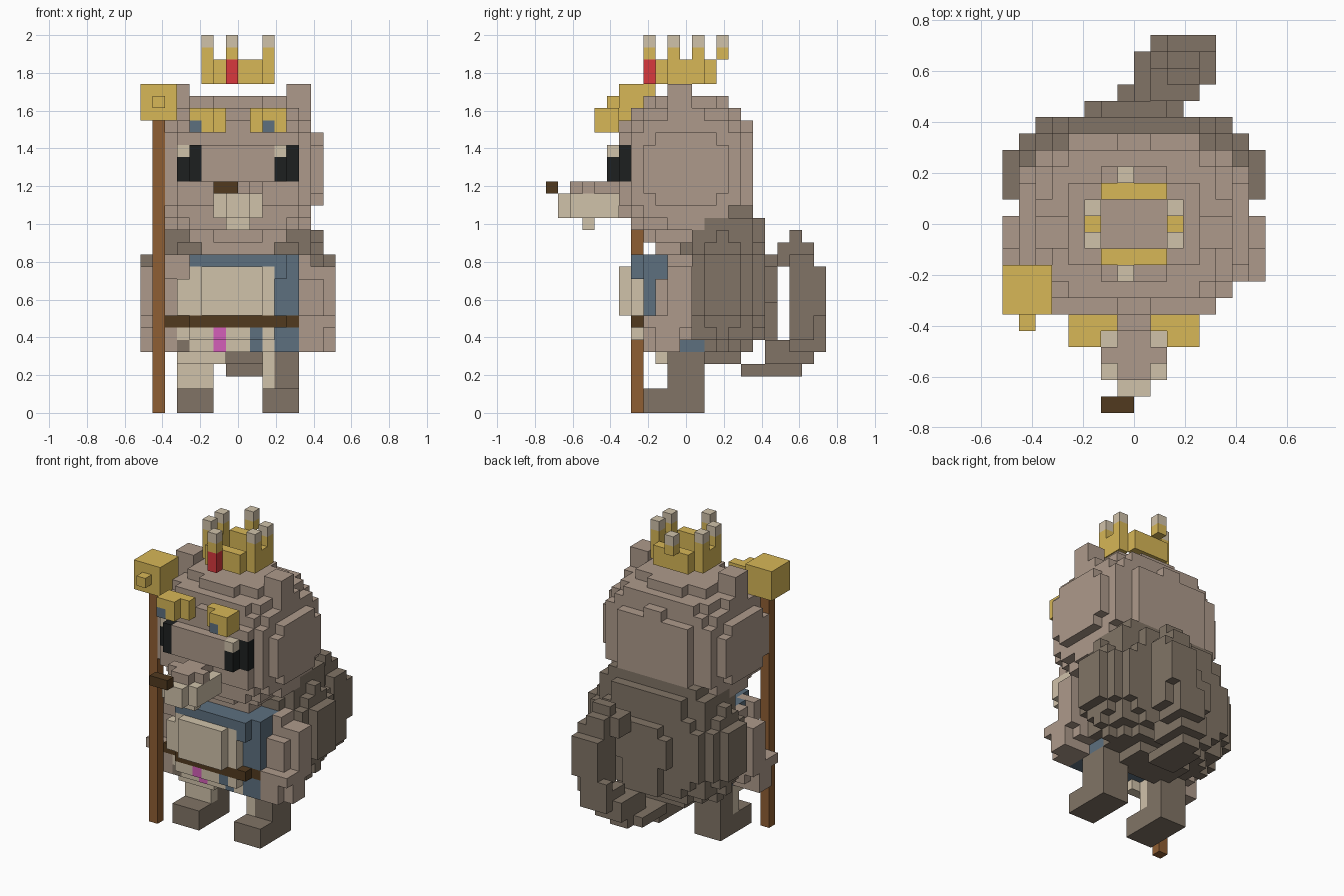
import bpy, bmesh

cube = bpy.data.objects.get("Cube")
if cube:
    bpy.data.objects.remove(cube, do_unlink=True)

V = 2 / 31  # edge of one block

COLOURS = {
    "fur": "AE9A8B", "dark_fur": "817466", "cream": "D0C2AA", "gold": "D7B757",
    "blue_cloth": "5D707F", "wood": "8F5E33", "dark_leather": "513A1F",
    "black": "1D2020", "red": "D8383D", "pink": "D45FB9",
}


def linear(h):
    c = int(h, 16) / 255
    return c / 12.92 if c <= 0.04045 else ((c + 0.055) / 1.055) ** 2.4


mats = {}
for name, hexa in COLOURS.items():
    m = bpy.data.materials.new(name)
    m.use_nodes = True
    rgba = [linear(hexa[i:i + 2]) for i in (0, 2, 4)] + [1]
    m.diffuse_color = rgba
    m.node_tree.nodes["Principled BSDF"].inputs["Base Color"].default_value = rgba
    mats[name] = m

grid = {}  # block -> (part, colour); the first part to claim a block keeps it


def box(part, colour, x0, x1, y0, y1, z0, z1):
    for x in range(x0, x1):
        for y in range(y0, y1):
            for z in range(z0, z1):
                grid.setdefault((x, y, z), (part, colour))


def mirrored(part, colour, x0, x1, *rest):
    box("left_" + part, colour, x0, x1, *rest)
    box("right_" + part, colour, -x1, -x0, *rest)


def blob(part, colour, centre, radii, powers):
    """Rounded stepped volume; centre is measured from the model's middle."""
    for x in range(-8, 8):
        for y in range(23):
            for z in range(31):
                p = (x + 0.5, y - 11, z + 0.5)
                if sum((abs(a - c) / r) ** k
                       for a, c, r, k in zip(p, centre, radii, powers)) <= 1:
                    grid.setdefault((x, y, z), (part, colour))


# Staff
box("staff_pole", "wood", -7, -6, 7, 8, 0, 24)
box("staff_head", "gold", -8, -5, 6, 9, 24, 27)
box("staff_head", "gold", -7, -6, 5, 6, 25, 26)

# Crown: hollow band, six prongs with pale tips, red gem
for y in (9, 13):
    box("crown", "gold", -2, 2, y, y + 1, 27, 29)
for x in (-3, 2):
    box("crown", "gold", x, x + 1, 10, 13, 27, 29)
for x, y in [(-3, 10), (-3, 12), (2, 10), (2, 12), (-1, 8), (-1, 14)]:
    box("crown", "gold", x, x + 1, y, y + 1, 29, 30)
    box("crown", "cream", x, x + 1, y, y + 1, 30, 31)
box("crown_gem", "red", -1, 0, 8, 9, 27, 29)

# Brows with a blue fleck each
box("right_brow", "blue_cloth", -4, -3, 4, 5, 23, 24)
box("left_brow", "blue_cloth", 2, 3, 4, 5, 23, 24)
mirrored("brow", "gold", 1, 4, 5, 6, 23, 25)
mirrored("brow", "gold", 2, 4, 4, 5, 23, 25)

# Eyes with a pale glint
box("left_eye", "cream", 3, 4, 5, 6, 21, 22)
box("right_eye", "cream", -5, -4, 6, 7, 21, 22)
mirrored("eye", "black", 3, 4, 5, 6, 19, 22)
mirrored("eye", "black", 4, 5, 6, 7, 19, 22)

# Muzzle and nose
box("nose", "dark_leather", -2, 0, 0, 1, 18, 19)
box("muzzle", "fur", -1, 1, 2, 6, 18, 19)
box("muzzle", "fur", -2, 2, 3, 4, 18, 19)
box("muzzle", "cream", -2, 2, 2, 6, 16, 18)
box("muzzle", "cream", -1, 1, 1, 2, 16, 18)
box("muzzle", "cream", -1, 1, 3, 4, 15, 16)

# Upper edge of the furry back, behind the head
box("back", "dark_fur", -5, 5, 15, 17, 16, 17)
box("back", "dark_fur", -6, 6, 13, 17, 15, 16)
box("back", "dark_fur", -4, 4, 17, 18, 15, 16)

# Head with a flat face, ears and neck
mirrored("ear", "fur", 4, 6, 10, 12, 25, 27)
blob("head", "fur", (0, 0, 20), (7, 5.5, 6), (3, 3, 2.6))
box("head", "fur", -5, 5, 6, 7, 17, 23)
box("head", "fur", -3, 3, 5, 6, 19, 22)
box("neck", "fur", -3, 3, 9, 14, 13, 14)

# Belly and vest front
box("belly", "cream", -3, 2, 6, 7, 8, 12)
box("vest", "blue_cloth", -4, 4, 7, 8, 12, 13)
box("vest", "blue_cloth", 3, 4, 7, 8, 11, 12)
box("belly", "cream", -4, 3, 7, 8, 11, 12)
box("belly", "cream", -5, 3, 7, 8, 8, 11)

# Belt
box("belt", "dark_leather", -4, 4, 7, 8, 7, 8)
box("belt", "dark_leather", -6, 5, 8, 9, 7, 8)
box("belt", "dark_leather", -5, 5, 9, 13, 7, 8)

# Skirt below the belt with coloured tabs
for y, z in ((7, 6), (8, 6), (8, 5)):
    box("skirt", "pink", -2, -1, y, y + 1, z, z + 1)
    box("skirt", "blue_cloth", 1, 2, y, y + 1, z, z + 1)
box("skirt", "cream", -4, 3, 7, 8, 6, 7)
box("skirt", "dark_fur", -5, -4, 8, 9, 5, 6)
box("skirt", "cream", -5, 3, 8, 9, 5, 7)
box("skirt", "cream", -5, -1, 9, 10, 4, 5)

# Vest body, with the right shoulder bare
box("right_arm", "fur", -6, -4, 8, 9, 11, 13)
box("vest", "blue_cloth", -5, 5, 8, 13, 5, 13)

# Legs with pale fronts, and feet
box("right_leg", "cream", -5, -2, 10, 11, 2, 5)
box("left_leg", "cream", 2, 3, 10, 11, 2, 5)
mirrored("leg", "dark_fur", 2, 5, 10, 13, 0, 6)
mirrored("foot", "dark_fur", 2, 5, 8, 13, 0, 2)

# Arms: shoulder, upper arm, outer side, hand
for b in [(5, 6, 10, 12, 11, 13), (5, 7, 10, 12, 11, 12), (5, 7, 9, 12, 7, 11),
          (7, 8, 10, 12, 7, 12), (5, 7, 8, 12, 6, 8), (7, 8, 8, 12, 7, 8),
          (7, 8, 9, 11, 5, 7), (5, 7, 8, 11, 5, 6)]:
    mirrored("arm", "fur", *b)

# Furry back and curling tail
blob("back", "dark_fur", (0, 3, 10.5), (8, 4.3, 6.5), (2.2, 2.2, 2.2))
box("back", "dark_fur", -3, 3, 12, 14, 4, 5)
box("back", "dark_fur", -2, 2, 18, 19, 6, 13)
for b in [(-1, 2, 16, 20, 3, 4), (0, 2, 20, 21, 3, 4), (0, 3, 18, 22, 4, 6),
          (1, 4, 20, 23, 5, 7), (2, 5, 20, 22, 6, 13),
          (1, 4, 22, 23, 7, 8), (2, 5, 22, 23, 8, 12), (2, 4, 20, 22, 13, 14),
          (1, 4, 19, 21, 12, 14), (2, 4, 20, 21, 14, 15)]:
    box("tail", "dark_fur", *b)

# Outward direction and the corners of that block side
SIDES = {
    (1, 0, 0): [(1, 0, 0), (1, 1, 0), (1, 1, 1), (1, 0, 1)],
    (-1, 0, 0): [(0, 0, 0), (0, 0, 1), (0, 1, 1), (0, 1, 0)],
    (0, 1, 0): [(0, 1, 0), (0, 1, 1), (1, 1, 1), (1, 1, 0)],
    (0, -1, 0): [(0, 0, 0), (1, 0, 0), (1, 0, 1), (0, 0, 1)],
    (0, 0, 1): [(0, 0, 1), (1, 0, 1), (1, 1, 1), (0, 1, 1)],
    (0, 0, -1): [(0, 0, 0), (0, 1, 0), (1, 1, 0), (1, 0, 0)],
}

# One object per part, made of its exposed block sides only
for part in dict.fromkeys(p for p, _ in grid.values()):
    cells = {c: col for c, (p, col) in grid.items() if p == part}
    used = list(dict.fromkeys(cells.values()))
    bm = bmesh.new()
    verts = {}
    for c, col in cells.items():
        for d, corners in SIDES.items():
            if tuple(a + b for a, b in zip(c, d)) in grid:
                continue
            quad = []
            for k in corners:
                q = tuple(a + b for a, b in zip(c, k))
                if q not in verts:
                    verts[q] = bm.verts.new((q[0] * V, (q[1] - 11.5) * V, q[2] * V))
                quad.append(verts[q])
            bm.faces.new(quad).material_index = used.index(col)
    mesh = bpy.data.meshes.new(part)
    bm.to_mesh(mesh)
    bm.free()
    for col in used:
        mesh.materials.append(mats[col])
    bpy.context.collection.objects.link(bpy.data.objects.new(part, mesh))
